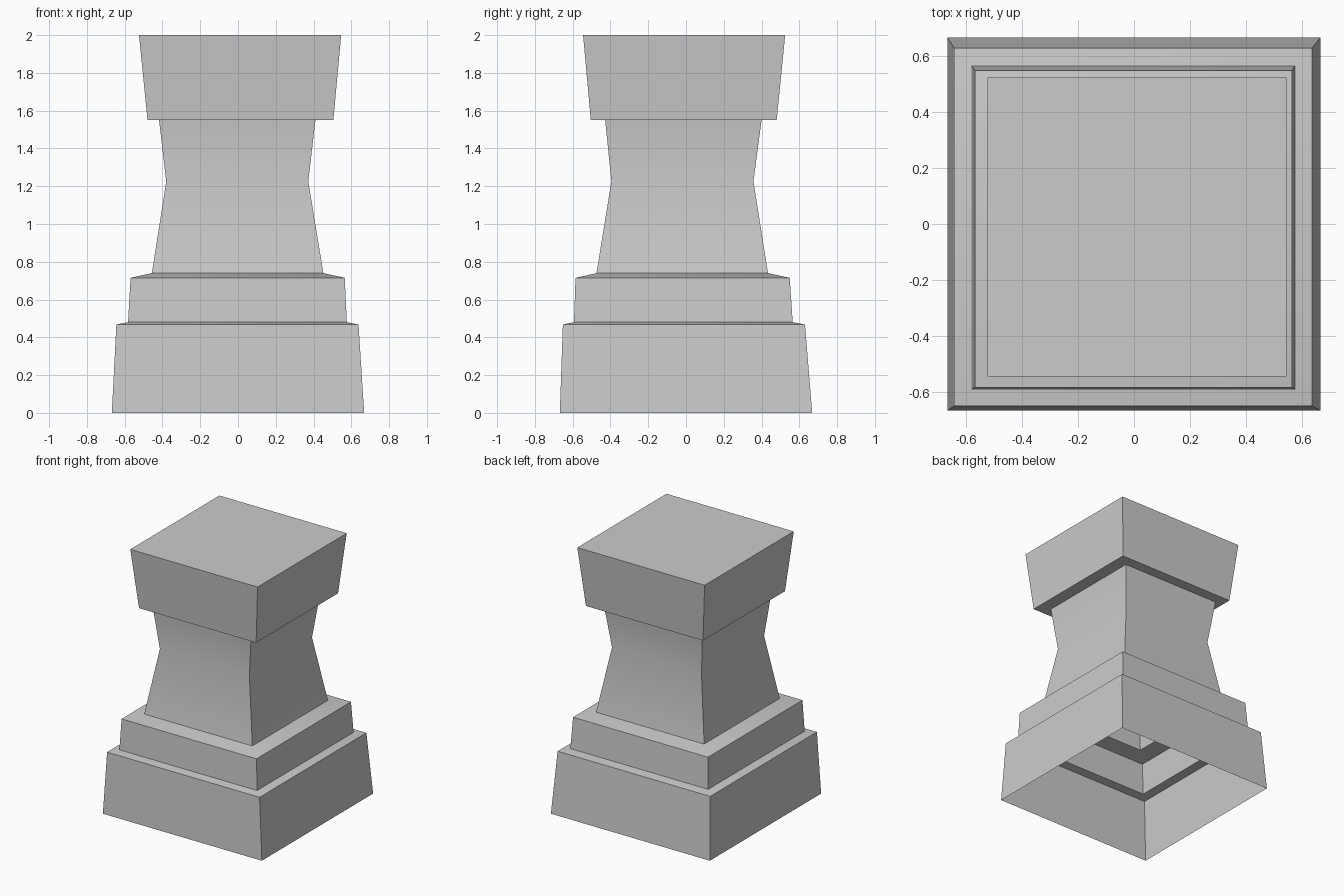
import bpy
import bmesh
import math

cube = bpy.data.objects.get("Cube")
if cube:
    bpy.data.objects.remove(cube, do_unlink=True)

stone = bpy.data.materials.new("grey stone")
stone.use_nodes = True
GREY = (0.6, 0.6, 0.6, 1)
stone.diffuse_color = GREY
stone.node_tree.nodes["Principled BSDF"].inputs["Base Color"].default_value = GREY

# Square cross-sections from foot to cap: height, half width, centre x, centre y
sections = [
    (0.0, 0.668, 0.0, 0.0),       # foot
    (0.468, 0.641, -0.003, -0.011),
    (0.48, 0.579, -0.003, -0.014),  # second step
    (0.715, 0.567, -0.002, -0.018),
    (0.74, 0.454, -0.002, -0.02),  # shaft
    (1.225, 0.376, -0.004, -0.019),
    (1.55, 0.414, -0.004, -0.014),
    (1.55, 0.492, 0.013, -0.012),  # cap
    (2.0, 0.535, 0.011, -0.01),
]

# Loft one thin shell, open underneath
bm = bmesh.new()
rings = []
for z, half, cx, cy in sections:
    rings.append([bm.verts.new((cx + sx * half, cy + sy * half, z))
                  for sx, sy in ((-1, -1), (1, -1), (1, 1), (-1, 1))])
for low, high in zip(rings, rings[1:]):
    for i in range(4):
        j = (i + 1) % 4
        bm.faces.new((low[i], low[j], high[j], high[i]))
bm.faces.new(rings[-1])

mesh = bpy.data.meshes.new("pedestal")
bm.to_mesh(mesh)
bm.free()
mesh.materials.append(stone)
pedestal = bpy.data.objects.new("pedestal", mesh)
bpy.context.collection.objects.link(pedestal)

# Soft waist on the shaft, crisp edges elsewhere
bpy.context.view_layer.objects.active = pedestal
pedestal.select_set(True)
bpy.ops.object.shade_smooth_by_angle(angle=math.radians(30))
